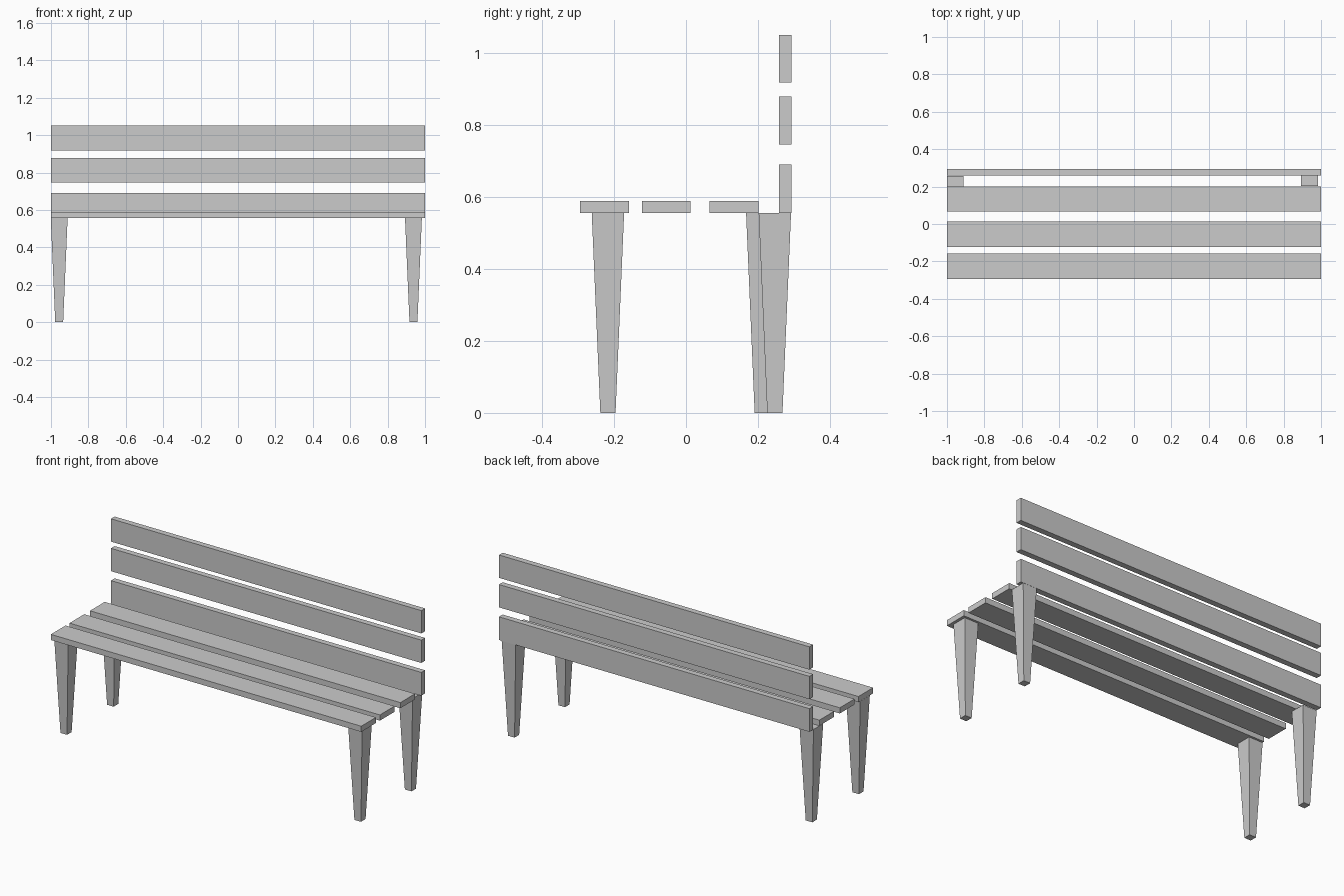
import bpy, bmesh
from mathutils import Vector

if "Cube" in bpy.data.objects:
    bpy.data.objects.remove(bpy.data.objects["Cube"])

LEG_TOP = 0.556


def block(name, lo, hi, taper=1.0):
    """Box between two corners; the bottom face is scaled by taper."""
    lo, hi = Vector(lo), Vector(hi)
    mid, size = (lo + hi) / 2, hi - lo
    bm = bmesh.new()
    bmesh.ops.create_cube(bm, size=1)
    for v in bm.verts:
        s = taper if v.co.z < 0 else 1.0
        v.co = Vector((v.co.x * size.x * s, v.co.y * size.y * s, v.co.z * size.z))
    mesh = bpy.data.meshes.new(name)
    bm.to_mesh(mesh)
    bm.free()
    obj = bpy.data.objects.new(name, mesh)
    obj.location = mid
    bpy.context.collection.objects.link(obj)
    return obj


# Seat slats
for i, y in enumerate((-0.294, -0.122, 0.066)):
    block(f"seat_slat_{i + 1}", (-1, y, LEG_TOP), (1, y + 0.135, 0.589))

# Backrest slats
for i, (z0, z1) in enumerate(((LEG_TOP, 0.691), (0.746, 0.879), (0.918, 1.051))):
    block(f"back_slat_{i + 1}", (-1, 0.259, z0), (1, 0.293, z1))

# Tapered legs (the right rear leg sits slightly further back)
for name, x, y in (("front_leg_left", -0.956, -0.217),
                   ("front_leg_right", 0.938, -0.217),
                   ("rear_leg_left", -0.956, 0.212),
                   ("rear_leg_right", 0.938, 0.247)):
    h = 0.045
    block(name, (x - h, y - h, 0), (x + h, y + h, LEG_TOP), taper=0.47)
